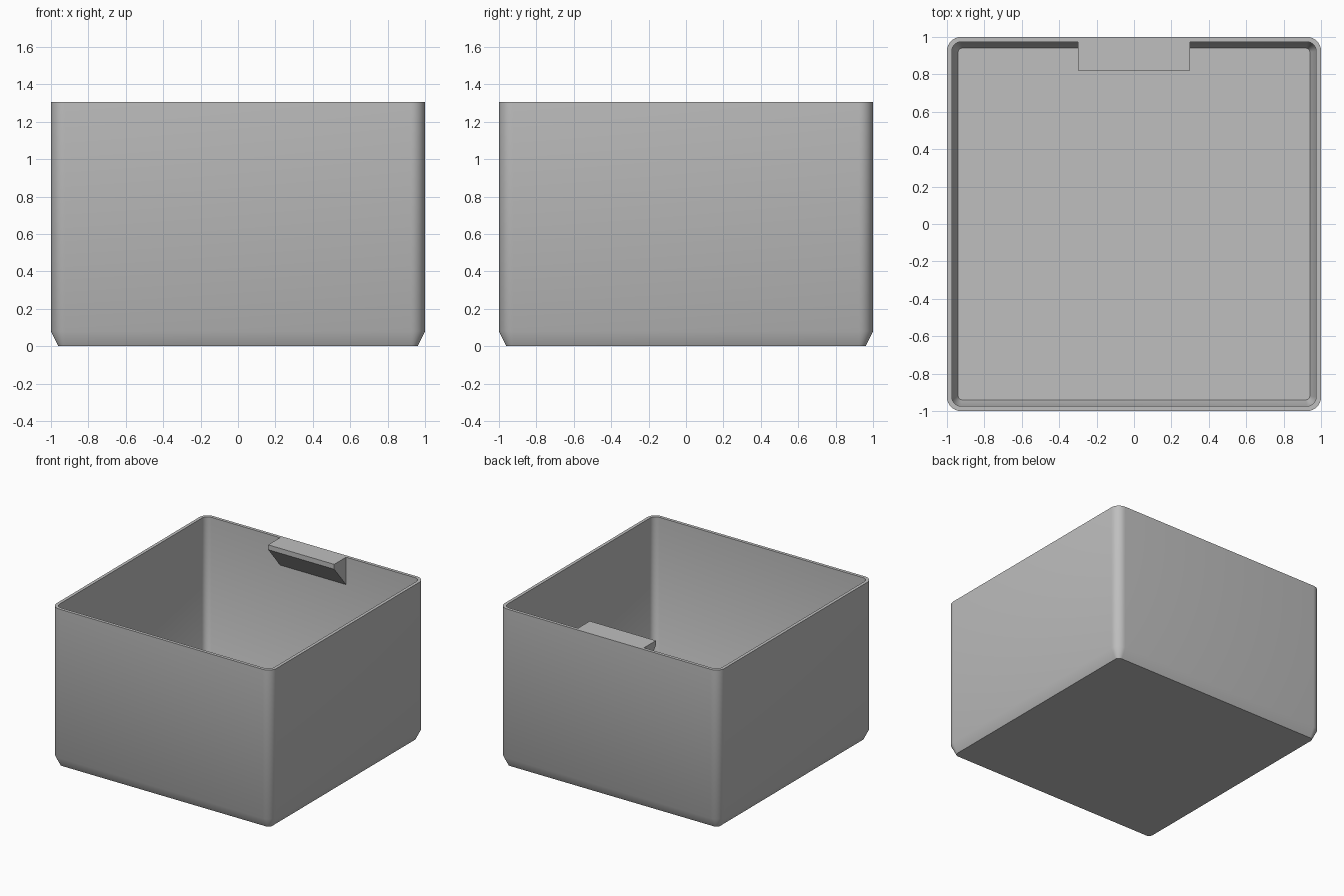
import bpy
import bmesh
from math import cos, sin, pi, radians

if "Cube" in bpy.data.objects:
    bpy.data.objects.remove(bpy.data.objects["Cube"], do_unlink=True)

HEIGHT = 1.305
INNER = 0.974      # half width of the cavity
STEPS = 8          # segments per rounded corner

grey = bpy.data.materials.new("plain_grey")
grey.use_nodes = True
colour = (0.52, 0.52, 0.52, 1)
grey.diffuse_color = colour
grey.node_tree.nodes["Principled BSDF"].inputs["Base Color"].default_value = colour


def make_object(name, bm):
    bmesh.ops.recalc_face_normals(bm, faces=bm.faces)
    mesh = bpy.data.meshes.new(name)
    bm.to_mesh(mesh)
    bm.free()
    mesh.materials.append(grey)
    obj = bpy.data.objects.new(name, mesh)
    bpy.context.collection.objects.link(obj)
    return obj


def rounded_square(bm, half, radius, z):
    ring = []
    for corner in range(4):
        mid = pi / 4 + corner * pi / 2
        cx = (half - radius) * (1 if cos(mid) > 0 else -1)
        cy = (half - radius) * (1 if sin(mid) > 0 else -1)
        for i in range(STEPS + 1):
            a = corner * pi / 2 + i / STEPS * pi / 2
            ring.append(bm.verts.new((cx + radius * cos(a), cy + radius * sin(a), z)))
    return ring


# Open bin: outside from the base up, over the rim, then down to the floor
profile = [
    (0.96, 0.035, 0),
    (1, 0.075, 0.08),
    (1, 0.075, HEIGHT),
    (INNER, 0.05, HEIGHT),
    (INNER, 0.05, 0.1),
    (0.94, 0.02, 0.03),
]
bm = bmesh.new()
rings = [rounded_square(bm, *level) for level in profile]
for low, high in zip(rings, rings[1:]):
    n = len(low)
    for i in range(n):
        j = (i + 1) % n
        bm.faces.new((low[i], low[j], high[j], high[i]))
bm.faces.new(rings[0])
bm.faces.new(rings[-1])
bin_body = make_object("bin_body", bm)
bpy.ops.object.select_all(action="DESELECT")
bin_body.select_set(True)
bpy.context.view_layer.objects.active = bin_body
bpy.ops.object.shade_smooth_by_angle(angle=radians(30))

# Label tab on the back wall, with a sloping underside
side = [(INNER, HEIGHT), (0.82, HEIGHT), (0.82, 1.265), (INNER, 1.08)]
bm = bmesh.new()
ends = [[bm.verts.new((x, y, z)) for y, z in side] for x in (-0.3, 0.3)]
for end in ends:
    bm.faces.new(end)
for i in range(len(side)):
    j = (i + 1) % len(side)
    bm.faces.new((ends[0][i], ends[0][j], ends[1][j], ends[1][i]))
make_object("label_tab", bm)
